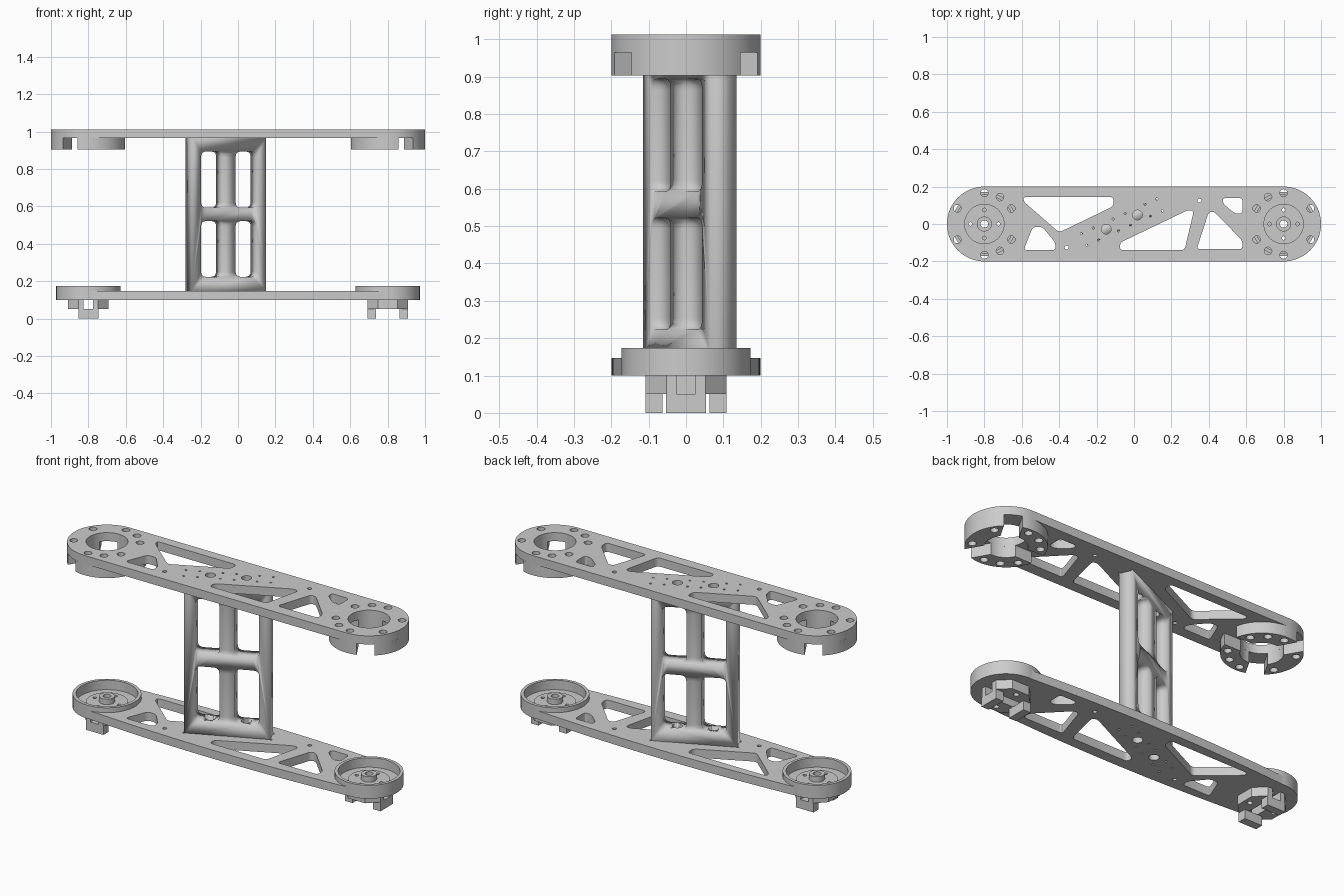
import bpy
from math import sin, cos, asin, radians, pi
from mathutils import Vector

if "Cube" in bpy.data.objects:
    bpy.data.objects.remove(bpy.data.objects["Cube"])

TILT = radians(24.5)          # turn of the upright web
MID = Vector((-0.065, 0.01))  # its centre


def arc(cx, cy, r, a0, a1, n):
    return [(cx + r * cos(radians(a0 + (a1 - a0) * i / n)),
             cy + r * sin(radians(a0 + (a1 - a0) * i / n))) for i in range(n + 1)]


def circle(cx, cy, r, n=32):
    return arc(cx, cy, r, 0, 360, n)[:-1]


def rounded(pts, r=0.02, n=4):
    """Polygon with softened corners."""
    out = []
    for i, p in enumerate(pts):
        p = Vector(p)
        a, b = Vector(pts[i - 1]) - p, Vector(pts[(i + 1) % len(pts)]) - p
        a = p + a.normalized() * min(r, a.length * 0.45)
        b = p + b.normalized() * min(r, b.length * 0.45)
        for k in range(n + 1):
            t = k / n
            out.append(tuple(a * (1 - t) ** 2 + p * 2 * t * (1 - t) + b * t * t))
    return out


def slab(name, loops, z0, z1, loc=(0, 0), rot=(0, 0, 0)):
    """Extrude an outline with holes between two heights."""
    cu = bpy.data.curves.new(name, 'CURVE')
    cu.dimensions, cu.fill_mode = '2D', 'BOTH'
    cu.extrude = (z1 - z0) / 2
    for loop in loops:
        s = cu.splines.new('POLY')
        s.points.add(len(loop) - 1)
        for pt, (x, y) in zip(s.points, loop):
            pt.co = (x, y, 0, 1)
        s.use_cyclic_u = True
    ob = bpy.data.objects.new(name, cu)
    bpy.context.collection.objects.link(ob)
    ob.location = (loc[0], loc[1], (z0 + z1) / 2)
    ob.rotation_euler = rot
    bpy.ops.object.select_all(action='DESELECT')
    ob.select_set(True)
    bpy.context.view_layer.objects.active = ob
    bpy.ops.object.convert(target='MESH')
    ob = bpy.context.object
    bpy.ops.object.shade_smooth_by_angle(angle=radians(25))
    return ob


def along(u, v=0):
    """Plan position in the upright's own axes."""
    return (MID.x + u * cos(TILT) - v * sin(TILT), MID.y + u * sin(TILT) + v * cos(TILT))


# Truss openings shared by both plates
truss = [rounded(p) for p in (
    [(-0.59, 0.145), (-0.11, 0.145), (-0.11, 0.095), (-0.40, -0.045), (-0.59, 0.12)],
    [(-0.59, -0.14), (-0.42, -0.14), (-0.42, -0.10), (-0.49, -0.015), (-0.54, -0.015)],
    [(-0.075, -0.14), (0.27, -0.14), (0.32, 0.07), (0.29, 0.075), (-0.075, -0.10)],
    [(0.335, -0.135), (0.58, -0.135), (0.58, -0.09), (0.43, 0.065), (0.40, 0.065)],
    [(0.475, 0.14), (0.58, 0.14), (0.58, 0.055), (0.54, 0.055), (0.475, 0.11)])]
holes = [circle(0.35, 0.125, 0.011, 12), circle(-0.36, -0.125, 0.011, 12)]
holes += [circle(*along(u), 0.026, 24) for u in (-0.092, 0.092)]
# Small fixing holes in three square groups
for u in (-0.187, 0, 0.187):
    for du in (-0.035, 0.035):
        for v in (-0.035, 0.035):
            holes.append(circle(*along(u + du, v), 0.006, 8))


def screw_ring(s, angles):
    return [circle(s * (0.8 + 0.166 * cos(radians(a))), 0.166 * sin(radians(a)), 0.02, 20)
            for a in angles]


# Top plate
outline = arc(0.8, 0, 0.2, -90, 90, 32) + arc(-0.8, 0, 0.2, 90, 270, 32)
loops = [outline] + truss + holes
for s in (-1, 1):
    loops.append(circle(s * 0.8, 0, 0.105, 48))
    loops += screw_ring(s, (-30, 30, 90, 120, 150, 210, 240, 270))
slab("top_plate", loops, 0.965, 1.012)

# Three clamp segments under each end of the top plate
go, gi = (asin(0.045 / r) * 180 / pi for r in (0.2, 0.105))
for s in (-1, 1):
    for c, angs in ((0, (-30, 30)), (120, (90, 120, 150)), (240, (210, 240, 270))):
        seg = arc(0.8, 0, 0.2, c - 60 + go, c + 60 - go, 20)
        seg += arc(0.8, 0, 0.105, c + 60 - gi, c - 60 + gi, 14)
        slab("clamp_segment", [[(s * x, y) for x, y in seg]] + screw_ring(s, angs), 0.903, 0.965)

# Bottom plate with gently bowed sides
N = 24
side = [(-0.8 + 1.6 * i / N, 0.2 - 0.03 * (-1 + 2 * i / N) ** 2) for i in range(N + 1)]
outline = [(x, -y) for x, y in side] + arc(0.8, 0, 0.17, -90, 90, 32)[1:-1]
outline += [(-x, y) for x, y in side] + arc(-0.8, 0, 0.17, 90, 270, 32)[1:-1]
slab("bottom_plate", [outline] + truss + holes + [circle(s * 0.8, 0, 0.155, 48) for s in (-1, 1)],
     0.1, 0.147)

# Bearing cups and drive couplings on the bottom plate
for s in (-1, 1):
    cx = s * 0.8
    small = [circle(cx + 0.075 * cos(i * pi / 2), 0.075 * sin(i * pi / 2), 0.01, 12) for i in range(4)]
    slab("cup_rim", [circle(cx, 0, 0.172, 48), circle(cx, 0, 0.155, 48)], 0.1, 0.174)
    slab("cup_floor", [circle(cx, 0, 0.156, 48), circle(cx, 0, 0.105, 48)], 0.1, 0.122)
    slab("cup_step", [circle(cx, 0, 0.105, 48), circle(cx, 0, 0.04)] + small, 0.1, 0.13)
    slab("cup_boss", [circle(cx, 0, 0.04), circle(cx, 0, 0.02)], 0.1, 0.16)

    turn = (0, 0, 0 if s > 0 else pi / 2)
    for k in (-1, 1):
        half = [(-0.108, 0.025), (0.108, 0.025), (0.108, 0.052), (0.052, 0.108),
                (-0.052, 0.108), (-0.108, 0.052)]
        slab("coupling_half", [[(x, k * y) for x, y in half], circle(0, k * 0.075, 0.014, 16)],
             0.05, 0.1, (cx, 0), turn)
        tip = [(0.063, -0.054), (0.108, -0.054), (0.108, 0.054), (0.063, 0.054)]
        slab("coupling_dog", [[(k * x, y) for x, y in tip]], 0, 0.05, (cx, 0), turn)

# Upright web with four windows
H = 0.41
web = [[(-0.219, -H), (0.219, -H), (0.219, H), (-0.219, H)]]
for u0, u1 in ((-0.163, -0.04), (0.04, 0.163)):
    for z0, z1 in ((-0.333, -0.035), (0.037, 0.337)):
        web.append(rounded([(u0, z0), (u1, z0), (u1, z1), (u0, z1)], 0.03))
upright = slab("upright_web", web, 0, 0.076, MID, (pi / 2, 0, TILT))
upright.location.z = 0.556

# Vertical bores through the web's cross bars
for u in (-0.092, 0.092):
    for z in (0.19, 0.93):
        cutter = slab("bore_cutter", [circle(*along(u), 0.026, 24)], z - 0.06, z + 0.06)
        cutter.hide_render = True
        m = upright.modifiers.new("bore", 'BOOLEAN')
        m.operation, m.object, m.solver = 'DIFFERENCE', cutter, 'EXACT'
        bpy.context.view_layer.objects.active = upright
        bpy.ops.object.modifier_apply(modifier=m.name)
        bpy.data.objects.remove(cutter)
